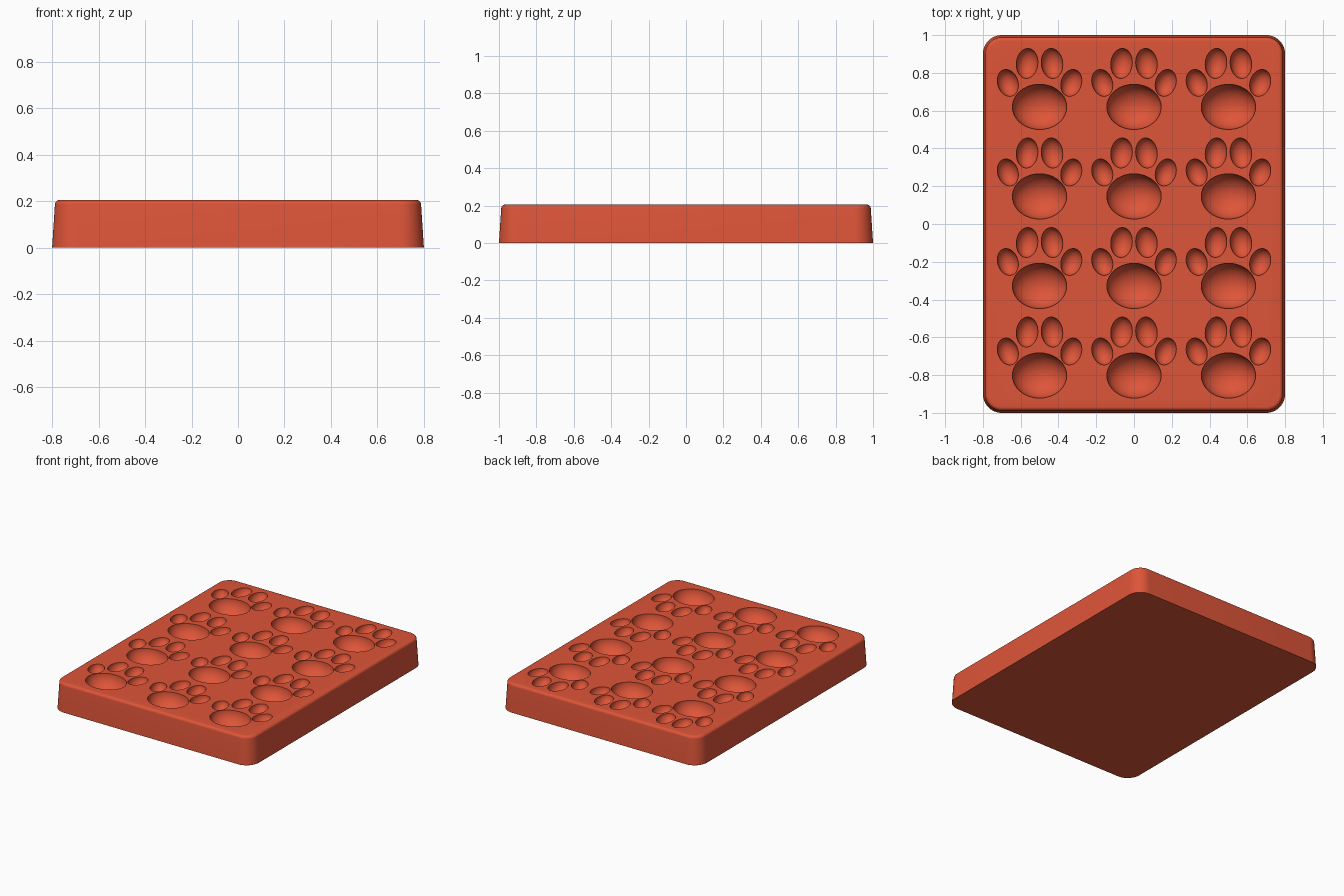
import bpy
import bmesh
from math import cos, sin, pi, radians
from mathutils import Matrix, Vector

if "Cube" in bpy.data.objects:
    bpy.data.objects.remove(bpy.data.objects["Cube"], do_unlink=True)

# Single silicone colour
silicone = bpy.data.materials.new("terracotta_red")
silicone.use_nodes = True
COLOUR = (0.73, 0.09, 0.04, 1)
silicone.diffuse_color = COLOUR
silicone.node_tree.nodes["Principled BSDF"].inputs["Base Color"].default_value = COLOUR

HEIGHT, TAPER, FILLET, CORNER = 0.205, 0.012, 0.02, 0.1
ARC_STEPS = 12


def make_object(name, bm):
    mesh = bpy.data.meshes.new(name)
    bm.to_mesh(mesh)
    bm.free()
    mesh.materials.append(silicone)
    obj = bpy.data.objects.new(name, mesh)
    bpy.context.collection.objects.link(obj)
    return obj


def rounded_ring(bm, inset, z):
    """Rounded rectangle, pulled in from the base outline."""
    radius = CORNER - inset
    verts = []
    for quarter, (sx, sy) in enumerate([(1, 1), (-1, 1), (-1, -1), (1, -1)]):
        cx, cy = sx * (0.8 - CORNER), sy * (1 - CORNER)
        for i in range(ARC_STEPS + 1):
            a = (quarter + i / ARC_STEPS) * pi / 2
            verts.append(bm.verts.new((cx + radius * cos(a), cy + radius * sin(a), z)))
    return verts


# Tray block: tapered walls and a filleted top edge
bm = bmesh.new()
profile = [(0, 0)]
for i in range(7):
    a = i / 6 * pi / 2
    profile.append((TAPER + FILLET * (1 - cos(a)), HEIGHT - FILLET * (1 - sin(a))))
rings = [rounded_ring(bm, *p) for p in profile]
for low, high in zip(rings, rings[1:]):
    for i in range(len(low)):
        j = (i + 1) % len(low)
        bm.faces.new((low[i], low[j], high[j], high[i]))
bm.faces.new(rings[0][::-1])
bm.faces.new(rings[-1])
tray = make_object("paw_mould_tray", bm)

# Paw cutters: a wide pad and four toes, mirrored about the paw's middle
bm = bmesh.new()


def add_hollow(x, y, size, tilt=0):
    matrix = (Matrix.Translation((x, y, HEIGHT))
              @ Matrix.Rotation(radians(tilt), 4, "Z")
              @ Matrix.Diagonal(Vector((*size, 1))))
    bmesh.ops.create_uvsphere(bm, u_segments=40, v_segments=21, radius=1, matrix=matrix)


for row in range(4):
    for column in range(3):
        px, py = (column - 1) * 0.5, 0.62 - row * 0.474
        add_hollow(px, py, (0.144, 0.12, 0.11))
        for side in (-1, 1):
            add_hollow(px + side * 0.066, py + 0.23, (0.057, 0.08, 0.06), -side * -6)
            add_hollow(px + side * 0.168, py + 0.127, (0.054, 0.073, 0.06), -side * 18)
cutter = make_object("paw_cutter", bm)
cutter.hide_render = True

# Carve the hollows and keep only the finished tray
carve = tray.modifiers.new("paw_hollows", "BOOLEAN")
carve.operation = "DIFFERENCE"
carve.solver = "EXACT"
carve.object = cutter
bpy.context.view_layer.objects.active = tray
tray.select_set(True)
bpy.ops.object.modifier_apply(modifier=carve.name)
bpy.data.objects.remove(cutter, do_unlink=True)
bpy.ops.object.shade_smooth_by_angle(angle=radians(35))
